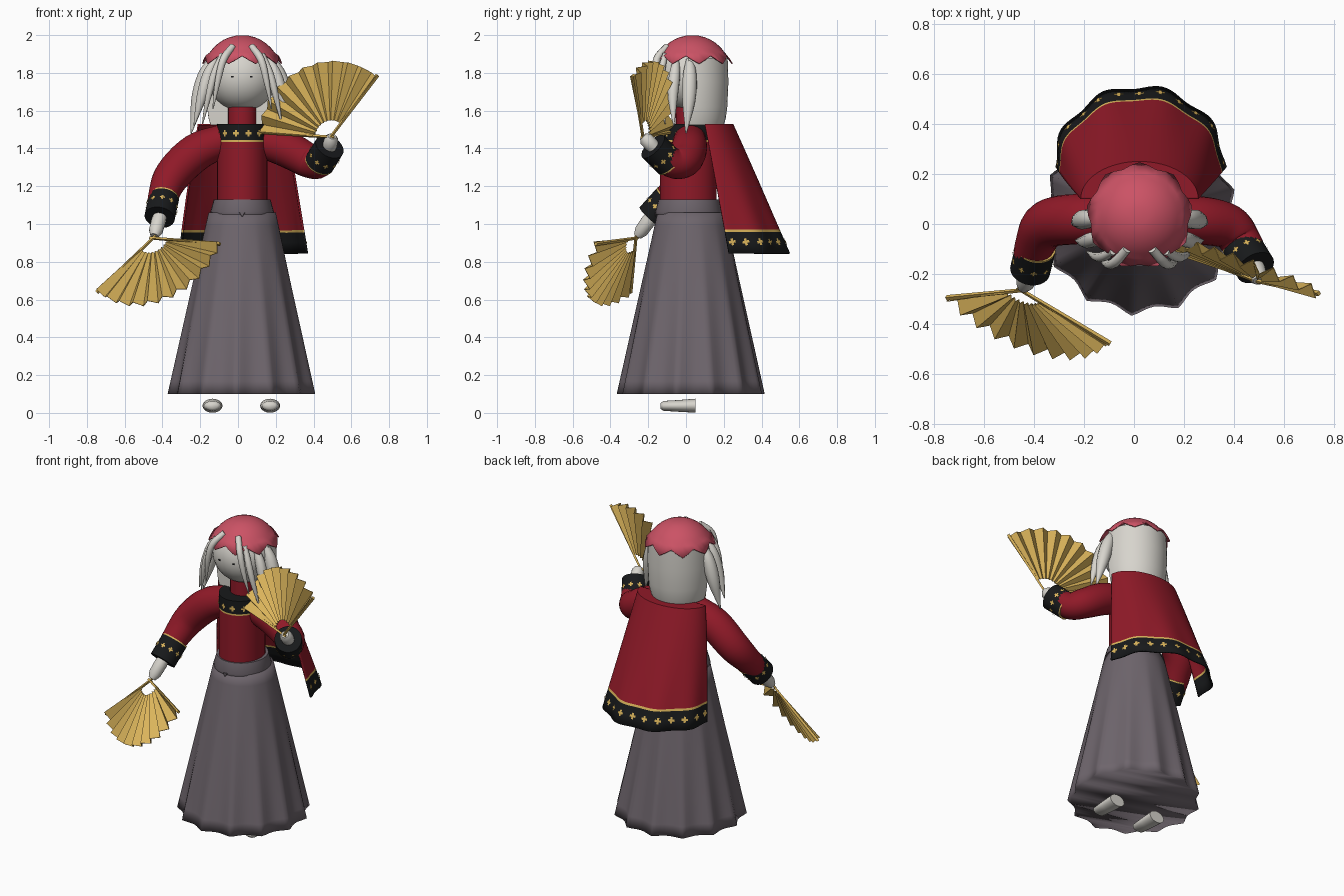
import bpy, bmesh
from math import sin, cos, pi, radians, sqrt
from mathutils import Vector

cube = bpy.data.objects.get("Cube")
if cube:
    bpy.data.objects.remove(cube)

CX, CY = 0.022, 0.027          # body axis


def material(name, rgb):
    m = bpy.data.materials.new(name)
    m.use_nodes = True
    m.diffuse_color = (*rgb, 1)
    node = m.node_tree.nodes["Principled BSDF"]
    node.inputs["Base Color"].default_value = (*rgb, 1)
    node.inputs["Roughness"].default_value = 0.8
    return m


RED = material("deep red cloth", (0.28, 0.01, 0.021))
PINK = material("rose cap", (0.60, 0.085, 0.13))
GREY = material("mauve grey cloth", (0.155, 0.13, 0.15))
GOLD = material("gold", (0.71, 0.46, 0.105))
BLACK = material("black trim", (0.009, 0.01, 0.011))
PALE = material("pale skin and hair", (0.68, 0.66, 0.61))


def finish(name, bm, mats, smooth=35):
    bmesh.ops.recalc_face_normals(bm, faces=bm.faces)
    me = bpy.data.meshes.new(name)
    bm.to_mesh(me)
    bm.free()
    for m in mats:
        me.materials.append(m)
    ob = bpy.data.objects.new(name, me)
    bpy.context.collection.objects.link(ob)
    if smooth:
        bpy.ops.object.select_all(action='DESELECT')
        ob.select_set(True)
        bpy.context.view_layer.objects.active = ob
        bpy.ops.object.shade_smooth_by_angle(angle=radians(smooth))
    return ob


def loft(name, rings, mats, rule=lambda row: 0, closed=True, caps=(True, True), smooth=35):
    """Skin a list of point rings; rule gives the material of each row."""
    bm = bmesh.new()
    rows = [[bm.verts.new(p) for p in ring] for ring in rings]
    n = len(rows[0])
    for i in range(len(rows) - 1):
        for j in range(n if closed else n - 1):
            k = (j + 1) % n
            f = bm.faces.new((rows[i][j], rows[i][k], rows[i + 1][k], rows[i + 1][j]))
            f.material_index = rule(i)
    for use, i in zip(caps, (0, -1)):
        if use:
            bm.faces.new(rows[i]).material_index = rule(0 if i == 0 else len(rows) - 2)
    return finish(name, bm, mats, smooth)


def oval(cx, cy, z, rx, ry, n=32, a0=0, a1=2 * pi, last=False):
    d = n - 1 if last else n
    angles = [a0 + (a1 - a0) * j / d for j in range(n)]
    return [Vector((cx + rx * cos(a), cy + ry * sin(a), z)) for a in angles]


def spline(keys, steps=5):
    """Smooth path through (x, y, z, radius) keys."""
    k = [Vector(p) for p in keys]
    k = [2 * k[0] - k[1]] + k + [2 * k[-1] - k[-2]]
    out = []
    for a, b, c, d in zip(k, k[1:], k[2:], k[3:]):
        for s in range(steps):
            t = s / steps
            out.append(0.5 * (2 * b + (c - a) * t + (2 * a - 5 * b + 4 * c - d) * t * t
                              + (3 * b - a - 3 * c + d) * t ** 3))
    return out + [k[-2]]


def tube(name, path, mats, n=16, rule=lambda row: 0, smooth=40):
    pts = [Vector(p[:3]) for p in path]
    ref, rings = Vector((0.3, 1, 0.2)), []
    for i, p in enumerate(pts):
        t = (pts[min(i + 1, len(pts) - 1)] - pts[max(i - 1, 0)]).normalized()
        ref = (ref - t * ref.dot(t)).normalized()
        side = t.cross(ref)
        rings.append([p + path[i][3] * (ref * cos(2 * pi * j / n) + side * sin(2 * pi * j / n))
                      for j in range(n)])
    return loft(name, rings, mats, rule, smooth=smooth)


def studs(name, spots, size):
    """Thin plus-shaped ornaments at (position, normal, up)."""
    bm = bmesh.new()
    for p, nrm, up in spots:
        side = up.cross(nrm).normalized()
        c = p + nrm * 0.004
        for a, b in ((size, size * 0.35), (size * 0.35, size)):
            bm.faces.new([bm.verts.new(c + side * a * s + up * b * t)
                          for s, t in ((-1, -1), (1, -1), (1, 1), (-1, 1))])
    return finish(name, bm, [GOLD], 0)


# Feet
for side, x in (("right", -0.135), ("left", 0.17)):
    rings = []
    for y, z, rx, rz in ((-0.135, 0.037, 0.025, 0.015), (-0.12, 0.037, 0.044, 0.026),
                         (-0.04, 0.037, 0.05, 0.031), (0.05, 0.038, 0.053, 0.037)):
        rings.append([Vector((p.x, y, p.y)) for p in oval(x, z, 0, rx, rz, 20)])
    loft(side + "_foot", rings, [PALE], smooth=60)

# Pleated skirt with a closed underside, shaded softly around the hem
PLEATS, rings = 13, []
for i in range(15):
    t = i / 14
    ring = oval(CX, CY, 1.06 - 0.96 * t, 1, 1, PLEATS * 8, -pi / 2 - 0.08, 1.5 * pi - 0.08)
    for j, p in enumerate(ring):
        r = 0.178 + 0.217 * t - 0.033 * t ** 1.5 * abs(sin(pi * j / 8)) ** 1.2
        p.x, p.y = CX + (p.x - CX) * r, CY + (p.y - CY) * r
    rings.append(ring)
loft("skirt", rings, [GREY], smooth=150)
loft("waistband", [oval(CX, 0.015, z, r, r + 0.01) for z, r in ((1.05, 0.165), (1.065, 0.168), (1.13, 0.15))], [GREY])
loft("waist_knot", [oval(CX, -0.164, z, r, 0.004, 8) for z, r in ((1.04, 0.003), (1.062, 0.018))], [GREY])

# Torso with trimmed collar band
levels = (1.1, 1.28, 1.435, 1.445, 1.53)
loft("torso", [oval(CX, 0.012, z, 0.133, 0.15) for z in levels], [RED, GOLD, BLACK],
     lambda row: (0, 0, 1, 2)[row])
spots = []
for k in range(6):
    a = radians(-160 + 28 * k)
    spots.append((Vector((CX + 0.133 * cos(a), 0.012 + 0.15 * sin(a), 1.48)),
                  Vector((cos(a), sin(a), 0)), Vector((0, 0, 1))))
studs("collar_studs", spots, 0.017)
loft("neck", [oval(CX, 0.015, z, 0.074, 0.07, 24) for z in (1.5, 1.66)], [RED])

# Cape hanging from the shoulders
HEM = 0.845


def cape_point(z, a):
    t = (1.53 - z) / (1.53 - HEM)
    wave = 1 - 0.03 * t * t * (1 - cos(9 * (a + 0.1)))
    return Vector((CX + (0.235 + 0.118 * t) * wave * cos(a),
                   0.1 + 0.128 * t + (0.15 + 0.182 * t) * wave * sin(a), z))


zs = [1.53, 1.44, 1.34, 1.24, 1.14, 1.05, 0.97, 0.957, 0.905, HEM]
ARC = [radians(3 * j) for j in range(61)]
cape = loft("cape", [[cape_point(z, a) for a in ARC] for z in zs], [RED, GOLD, BLACK],
            lambda row: 0 if row < 6 else 1 if row == 6 else 2, closed=False, caps=(True, False), smooth=45)
thick = cape.modifiers.new("thickness", 'SOLIDIFY')
thick.thickness = 0.01
spots = []
for k in range(13):
    a = radians(5 + 14.2 * k)
    p = cape_point(0.905, a)
    up = (cape_point(0.94, a) - cape_point(0.87, a)).normalized()
    along = cape_point(0.905, a + 0.05) - cape_point(0.905, a - 0.05)
    spots.append((p, along.cross(up).normalized(), up))
studs("cape_studs", spots, 0.019)

# Sleeves, cuffs and hands
ARMS = {
    "right": ([(-0.07, 0.02, 1.445, 0.086), (-0.22, 0.02, 1.38, 0.1), (-0.345, 0.0, 1.26, 0.096),
               (-0.395, -0.08, 1.15, 0.08), (-0.415, -0.16, 1.06, 0.07)],
              (-0.392, -0.09, 1.14), (-0.415, -0.185, 1.035), (-0.44, -0.25, 0.945)),
    "left": ([(0.11, 0.02, 1.445, 0.086), (0.26, 0.015, 1.395, 0.096), (0.375, -0.01, 1.335, 0.09),
              (0.43, -0.075, 1.325, 0.08), (0.475, -0.15, 1.39, 0.07)],
             (0.43, -0.085, 1.32), (0.485, -0.175, 1.41), (0.497, -0.222, 1.46)),
}
for side, (keys, c0, c1, hand) in ARMS.items():
    tube(side + "_sleeve", spline(keys), [RED], 24)
    c0, c1 = Vector(c0), Vector(c1)
    cuff = [(*c0.lerp(c1, t), 0.081) for t in (0, 0.06, 0.5, 1)]
    tube(side + "_cuff", cuff, [GOLD, BLACK], 24, lambda row: min(row, 1))
    axis = (c1 - c0).normalized()
    u = axis.orthogonal().normalized()
    v = axis.cross(u)
    spots = []
    for k in range(10):
        n = u * cos(k * pi / 5) + v * sin(k * pi / 5)
        spots.append((c0.lerp(c1, 0.5) + n * 0.081, n, axis))
    studs(side + "_cuff_studs", spots, 0.014)
    h = Vector(hand)
    tube(side + "_hand", [(*c1.lerp(h, t), r) for t, r in ((-0.3, 0.034), (0.2, 0.039), (0.8, 0.037), (1.1, 0.022))], [PALE])


# Folding fans
def fan(name, pivot, first, last, folds=20):
    p, u, w = Vector(pivot), Vector(first).normalized(), Vector(last).normalized()
    sweep = u.angle(w)
    v = (w - u * w.dot(u)).normalized()
    n = u.cross(v)
    rings = []
    for r, depth in ((0.09, 0.007), (0.405, 0.022)):
        ring = []
        for j in range(folds + 1):
            a = sweep * j / folds
            ring.append(p + r * (u * cos(a) + v * sin(a)) + n * depth * (-1) ** j)
        rings.append(ring)
    leaf = loft(name + "_leaf", rings, [GOLD], closed=False, caps=(False, False), smooth=0)
    leaf.modifiers.new("thickness", 'SOLIDIFY').thickness = 0.004
    for label, d in (("first", u), ("last", w)):
        tube(f"{name}_{label}_guard", [(*(p - d * 0.02), 0.008), (*(p + d * 0.415), 0.011)], [GOLD], 4, smooth=0)


fan("raised_fan", (0.49, -0.228, 1.46), (0.25, -0.05, 0.33), (-0.36, 0.14, 0.025))
fan("lowered_fan", (-0.45, -0.265, 0.925), (-0.30, -0.03, -0.29), (0.35, -0.21, -0.03))

# Head with chin, and hair hanging at the back
rings = []
for i in range(1, 16):
    a = pi * i / 16
    rings.append(oval(CX, 0.03, 1.785 + 0.187 * cos(a), 0.187 * sin(a), 0.185 * sin(a)))
loft("head", rings, [PALE])
hair = ((1.88, 0.188), (1.75, 0.192), (1.62, 0.186), (1.56, 0.178), (1.525, 0.168))
loft("back_hair", [oval(CX, 0.033, z, r, r, 24, -0.1, pi + 0.1, True) for z, r in hair], [PALE], smooth=50)

# Eyes
for side, x in (("right", -0.03), ("left", 0.07)):
    y = 0.03 - 0.185 * sqrt(1 - ((x - CX) / 0.187) ** 2)
    rings = [[Vector((p.x, yy, p.y)) for p in oval(x, 1.78, 0, 0.008, 0.005, 10)] for yy in (y + 0.004, y - 0.003)]
    loft(side + "_eye", rings, [BLACK])

# Cap with a zigzag flared rim
rings = []
for i in range(1, 7):
    a = radians(9.3 * i)
    rings.append(oval(CX, 0.033, 1.79 + 0.21 * cos(a), 0.208 * sin(a), 0.208 * sin(a), 36))
rim = oval(CX, 0.033, 0, 1, 1, 36)
for j, p in enumerate(rim):
    tip = 1 - abs((j + 1) % 4 - 2) / 2
    p.z = 1.892 - 0.042 * tip
    r = 0.196 + 0.018 * tip
    p.x, p.y = CX + (p.x - CX) * r, 0.033 + (p.y - 0.033) * r
rings.append(rim)
cap = loft("cap", rings, [PINK], caps=(True, False), smooth=50)
cap.modifiers.new("thickness", 'SOLIDIFY').thickness = 0.006

# Loose hair locks, mirrored about the body axis
LOCKS = {
    "side_lock": [(0.16, 0.02, 1.87, 0.02), (0.20, 0.02, 1.78, 0.038), (0.235, 0.015, 1.65, 0.036), (0.27, 0.0, 1.48, 0.003)],
    "cheek_lock": [(0.14, -0.05, 1.88, 0.014), (0.18, -0.06, 1.79, 0.03), (0.215, -0.07, 1.67, 0.027), (0.255, -0.065, 1.52, 0.003)],
    "temple_lock": [(0.105, -0.11, 1.90, 0.014), (0.145, -0.13, 1.80, 0.02), (0.175, -0.13, 1.69, 0.017), (0.21, -0.11, 1.53, 0.003)],
    "front_lock": [(0.05, -0.10, 1.94, 0.018), (0.1, -0.155, 1.87, 0.02), (0.13, -0.16, 1.75, 0.016), (0.155, -0.14, 1.61, 0.003)],
}
for name, keys in LOCKS.items():
    for side, s in (("right", -1), ("left", 1)):
        tube(f"{side}_{name}", spline([(CX + s * x, y, z, r) for x, y, z, r in keys], 4), [PALE], 10)
